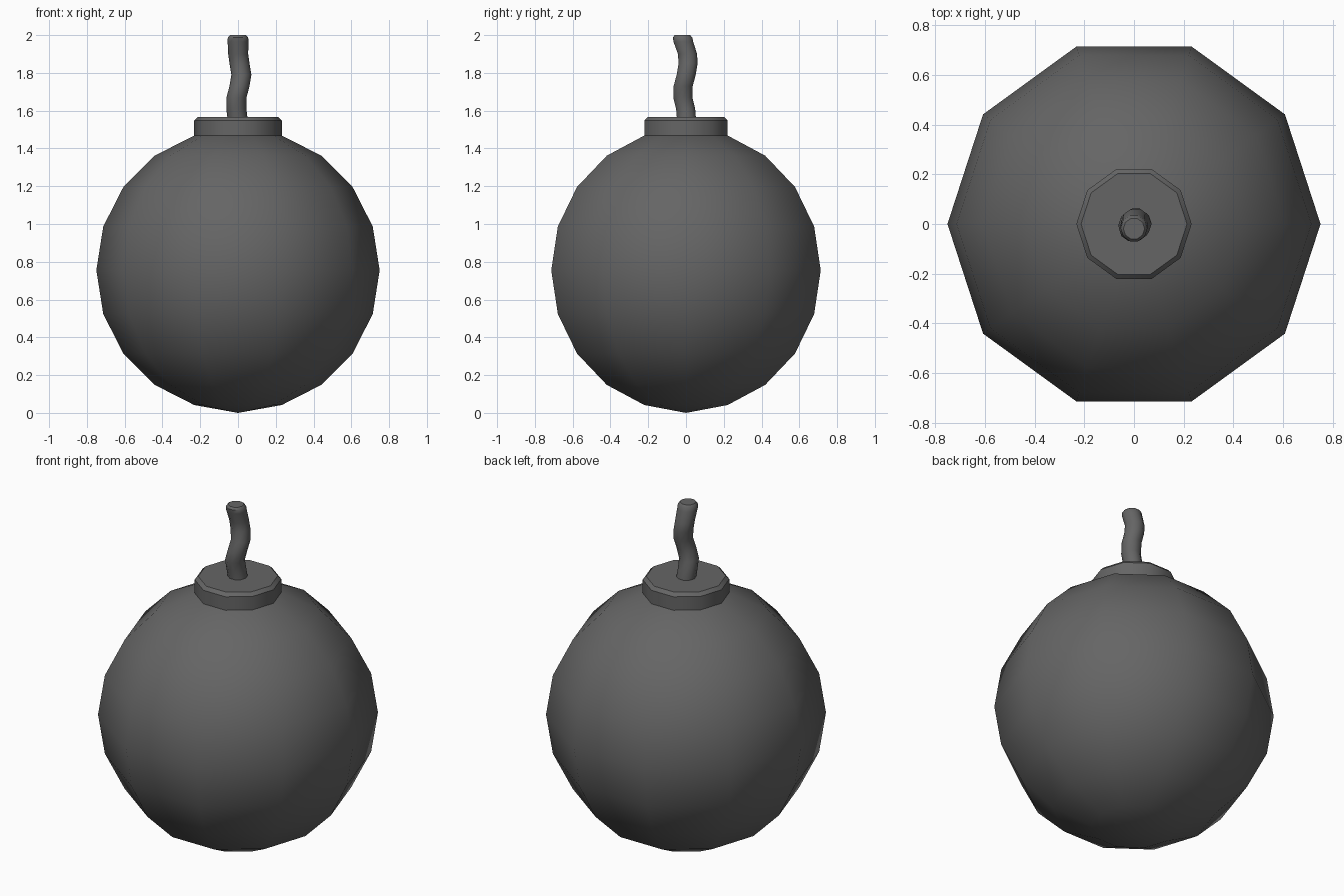
import bpy
import bmesh
from math import sin, cos, pi, radians

SIDES = 10
R = 0.75
MID = 0.755

old = bpy.data.objects.get("Cube")
if old:
    bpy.data.objects.remove(old, do_unlink=True)

iron = bpy.data.materials.new("dark grey")
iron.use_nodes = True
iron.diffuse_color = (0.13, 0.13, 0.13, 1)
iron.node_tree.nodes["Principled BSDF"].inputs["Base Color"].default_value = (0.13, 0.13, 0.13, 1)


def stack(name, rings, sides, smooth_angle):
    """Skin a stack of horizontal rings (x, y, z, radius); radius 0 makes a pole."""
    bm = bmesh.new()
    loops = []
    for x, y, z, r in rings:
        n = sides if r else 1
        loops.append([bm.verts.new((x + r * cos(2 * pi * i / sides),
                                    y + r * sin(2 * pi * i / sides), z)) for i in range(n)])
    for low, high in zip(loops, loops[1:]):
        for i in range(sides):
            j = (i + 1) % sides
            quad = [low[i % len(low)], low[j % len(low)], high[j % len(high)], high[i % len(high)]]
            bm.faces.new(list(dict.fromkeys(quad)))
    if len(loops[0]) > 1:
        bm.faces.new(loops[0][::-1])
    if len(loops[-1]) > 1:
        bm.faces.new(loops[-1])
    bmesh.ops.recalc_face_normals(bm, faces=bm.faces)
    mesh = bpy.data.meshes.new(name)
    bm.to_mesh(mesh)
    bm.free()
    mesh.materials.append(iron)
    ob = bpy.data.objects.new(name, mesh)
    bpy.context.collection.objects.link(ob)
    bpy.ops.object.select_all(action="DESELECT")
    ob.select_set(True)
    bpy.context.view_layer.objects.active = ob
    bpy.ops.object.shade_smooth_by_angle(angle=radians(smooth_angle))
    return ob


# Round body: poles at top and bottom, latitude rings every 18 degrees
angles = [pi * k / SIDES for k in range(SIDES + 1)]
body = [(0, 0, MID - R * cos(a), R * sin(a) if 0 < k < SIDES else 0)
        for k, a in enumerate(angles)]
body[0] = (0, 0, 0, 0)
stack("body", body, SIDES, 60)

# Collar with a chamfered top rim
neck = R * sin(pi / SIDES)
stack("collar", [(0, 0, 1.46, neck), (0, 0, 1.548, neck), (0, 0, 1.567, 0.213)], SIDES, 40)

# Wavy fuse with a softened tip
fuse = [(0, 0.004, 1.54, 0.053), (-0.009, -0.002, 1.61, 0.053), (-0.008, -0.017, 1.67, 0.053),
        (0.008, -0.015, 1.73, 0.053), (0.018, 0.001, 1.79, 0.053), (0.008, 0.011, 1.85, 0.053),
        (0.001, 0.008, 1.9, 0.053), (0, -0.014, 1.965, 0.055), (0, -0.018, 1.988, 0.054),
        (0, -0.019, 2.0, 0.043)]
stack("fuse", fuse, 10, 44)
